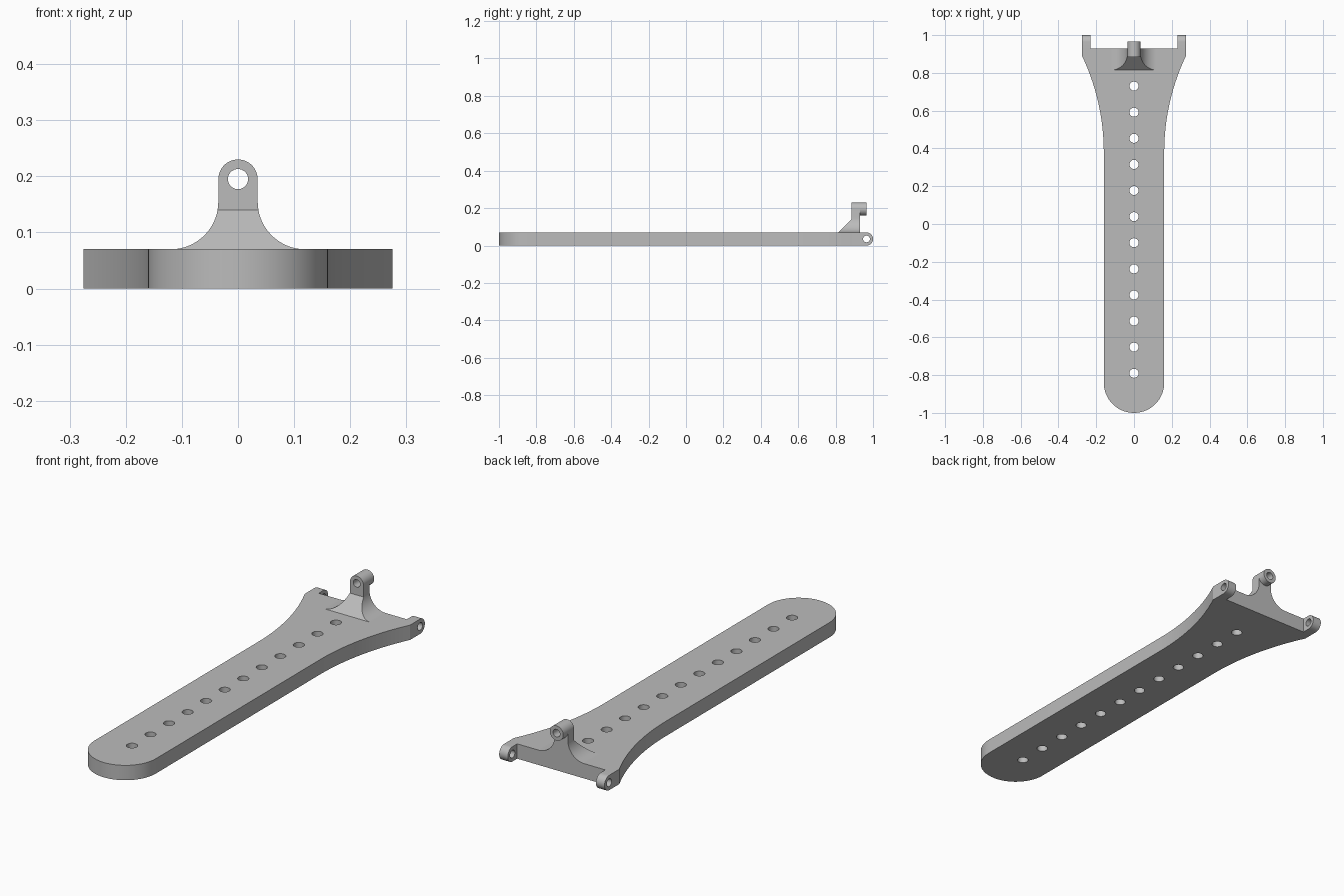
import bpy
import bmesh
from math import sin, cos, pi, radians, sqrt, asin

default_cube = bpy.data.objects.get("Cube")
if default_cube:
    bpy.data.objects.remove(default_cube, do_unlink=True)

grey = bpy.data.materials.new("plain grey")
grey.use_nodes = True
GREY = (0.5, 0.5, 0.5, 1)
grey.diffuse_color = GREY
grey.node_tree.nodes["Principled BSDF"].inputs["Base Color"].default_value = GREY


def arc(cx, cy, r, start, end, steps=24):
    """Points along an arc, angles in degrees."""
    angles = [radians(start + (end - start) * i / steps) for i in range(steps + 1)]
    return [(cx + r * cos(a), cy + r * sin(a)) for a in angles]


def circle(cx, cy, r, steps=32):
    return arc(cx, cy, r, 0, 360, steps)[:-1]


def mirrored(points):
    """Close a right-hand outline with its mirror image."""
    return points + [(-x, y) for x, y in reversed(points) if abs(x) > 1e-5]


def prism(name, loops, axis, start, end, reshape=None):
    """Extrude an outline with optional holes along an axis."""
    place = {"x": lambda u, v, w: (w, u, v),
             "y": lambda u, v, w: (u, w, v),
             "z": lambda u, v, w: (u, v, w)}[axis]
    bm = bmesh.new()
    for loop in loops:
        verts = [bm.verts.new((u, v, start)) for u, v in loop]
        for a, b in zip(verts, verts[1:] + verts[:1]):
            bm.edges.new((a, b))
    bmesh.ops.triangle_fill(bm, edges=bm.edges[:], use_beauty=True, normal=(0, 0, 1))
    caps = bm.faces[:]
    rim = [e for e in bm.edges if e.is_boundary]
    twin = {v: bm.verts.new((v.co.x, v.co.y, end)) for v in bm.verts[:]}
    for f in caps:
        bm.faces.new([twin[v] for v in reversed(f.verts)])
    for e in rim:
        a, b = e.verts
        bm.faces.new((a, b, twin[b], twin[a]))
    for v in bm.verts:
        v.co = place(*v.co)
        if reshape:
            reshape(v)
    bmesh.ops.recalc_face_normals(bm, faces=bm.faces[:])
    mesh = bpy.data.meshes.new(name)
    bm.to_mesh(mesh)
    bm.free()
    mesh.materials.append(grey)
    obj = bpy.data.objects.new(name, mesh)
    bpy.context.collection.objects.link(obj)
    bpy.ops.object.select_all(action="DESELECT")
    obj.select_set(True)
    bpy.context.view_layer.objects.active = obj
    bpy.ops.object.shade_smooth_by_angle(angle=radians(20))
    return obj


THICK = 0.07
HALF = 0.16      # strap half width
WIDE = 0.275     # half width at the lugs
BACK = 0.93      # back edge of the strap
PIN = 0.018      # pin hole radius

# Strap: round front end, straight sides, flared back, row of holes
flare_start, flare_end = 0.38, 0.89
dx, dy = WIDE - HALF, flare_end - flare_start
R = (dx * dx + dy * dy) / (2 * dx)
sweep = asin(dy / R) * 180 / pi
side = arc(0, HALF - 1, HALF, -90, 0)
side += arc(HALF + R, flare_start, R, 180, 180 - sweep)
side.append((WIDE, BACK))
holes = [circle(0, 0.73 - 0.1382 * i, 0.024) for i in range(12)]
prism("strap", [mirrored(side)] + holes, "z", 0, THICK)

# Two rounded hinge lugs at the back corners
r = THICK / 2
lug = [(BACK, 0)] + arc(1 - r, r, r, -90, 90) + [(BACK, THICK)]
for name, sign in (("left_lug", 1), ("right_lug", -1)):
    prism(name, [lug, circle(1 - r, r, PIN)], "x", sign * 0.23, sign * WIDE)

# Flared foot of the post, with a sloping front
FOOT_TOP, FRONT = 0.14, 0.885
fillet = 0.085
cx, cz = 0.12, THICK + fillet
tilt = asin((cz - FOOT_TOP) / fillet) * 180 / pi
foot = arc(cx, cz, fillet, 270, 180 + tilt)


def slope_front(v):
    if v.co.y < BACK - 0.01:
        v.co.y += v.co.z - THICK


prism("post_foot", [mirrored(foot)], "y", FRONT - (FOOT_TOP - THICK), BACK, slope_front)

# Upright tab and the barrel behind it, sharing a pin hole
eye = 0.195
neck = cx - sqrt(fillet ** 2 - (cz - FOOT_TOP) ** 2)
tab = [(neck, FOOT_TOP), (r, cz)] + arc(0, eye, r, 0, 90, 12)
prism("post_tab", [mirrored(tab), circle(0, eye, PIN)], "y", FRONT, BACK)
prism("post_barrel", [circle(0, eye, r, 48), circle(0, eye, PIN)], "y", BACK, 0.965)
